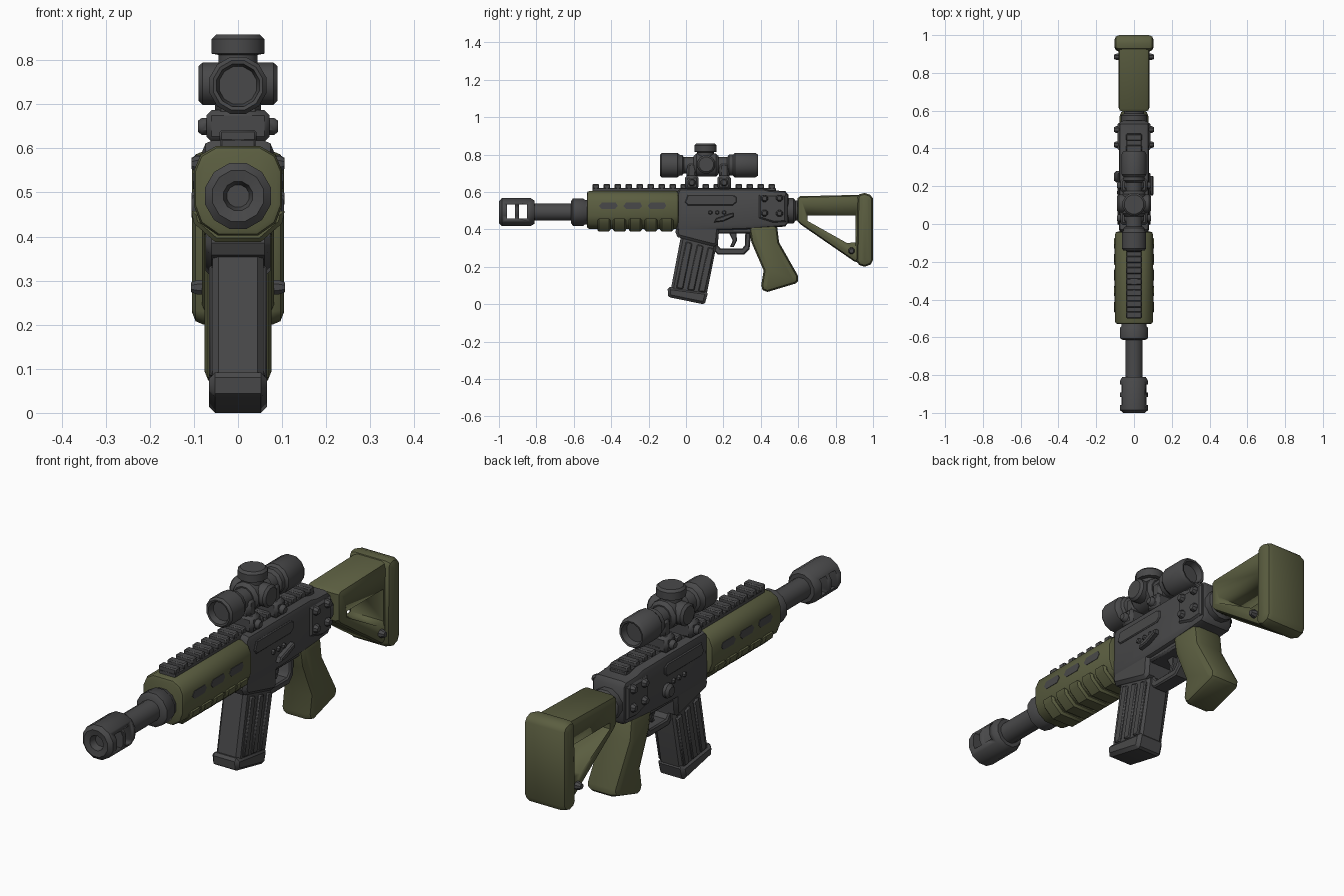
import bpy, bmesh, math
from mathutils import Vector


def material(name, rgb):
    m = bpy.data.materials.new(name)
    m.diffuse_color = (*rgb, 1)
    return m


GREY = material("dark_grey", (0.066, 0.066, 0.068))
GREEN = material("olive_green", (0.105, 0.112, 0.052))


def finish(name, bm, mat, bevel=0, edges=None, segs=1):
    bmesh.ops.recalc_face_normals(bm, faces=bm.faces[:])
    if bevel:
        bmesh.ops.bevel(bm, geom=edges or bm.edges[:], offset=bevel, segments=segs,
                        profile=0.5, affect='EDGES', clamp_overlap=True)
    me = bpy.data.meshes.new(name)
    bm.to_mesh(me)
    bm.free()
    me.materials.append(mat)
    ob = bpy.data.objects.new(name, me)
    bpy.context.collection.objects.link(ob)
    bpy.ops.object.select_all(action='DESELECT')
    ob.select_set(True)
    bpy.context.view_layer.objects.active = ob
    bpy.ops.object.shade_smooth_by_angle(angle=math.radians(38))
    return ob


def prism(name, pts, a, b, mat=GREY, axis='x', bevel=0.008, segs=1):
    """Extrude a 2D outline from a to b: axis x takes (y, z), axis y takes (x, z)."""
    bm = bmesh.new()
    put = (lambda p, t: (t, p[0], p[1])) if axis == 'x' else (lambda p, t: (p[0], t, p[1]))
    lo = [bm.verts.new(put(p, a)) for p in pts]
    hi = [bm.verts.new(put(p, b)) for p in pts]
    n = len(pts)
    caps = [bm.faces.new(lo), bm.faces.new(hi)]
    for i in range(n):
        j = (i + 1) % n
        bm.faces.new((lo[i], lo[j], hi[j], hi[i]))
    edges = bm.edges[:] if n == 4 else list({e for f in caps for e in f.edges})
    return finish(name, bm, mat, bevel, edges, segs)


def box(name, x, y, z, mat=GREY, bevel=0.008):
    return prism(name, [(y[0], z[0]), (y[1], z[0]), (y[1], z[1]), (y[0], z[1])],
                 x[0], x[1], mat, bevel=bevel)


def lathe(name, prof, centre, axis='y', sides=12, mat=GREY):
    """Revolve (position, radius) pairs round an axis through centre."""
    bm = bmesh.new()
    c = Vector(centre)
    rings = []
    for t, r in prof:
        ring = []
        for i in range(sides):
            ang = math.tau * (i + 0.5) / sides
            u, v = r * math.cos(ang), r * math.sin(ang)
            d = {'x': (t, u, v), 'y': (u, t, v), 'z': (u, v, t)}[axis]
            ring.append(bm.verts.new(c + Vector(d)))
        rings.append(ring)
    bm.faces.new(rings[0])
    bm.faces.new(rings[-1])
    for p, q in zip(rings, rings[1:]):
        for i in range(sides):
            j = (i + 1) % sides
            bm.faces.new((p[i], p[j], q[j], q[i]))
    return finish(name, bm, mat)


def stud(name, y, z, r, x0, x1, sides=8):
    """Domed bolt head standing out from a side face."""
    lathe(name, [(x0, r), (x0 + (x1 - x0) * 0.6, r), (x1, r * 0.65)], (0, y, z), 'x', sides)


def cut(ob, cutter):
    m = ob.modifiers.new("cut", 'BOOLEAN')
    m.operation, m.solver, m.object = 'DIFFERENCE', 'EXACT', cutter
    cutter.hide_render = True
    cutter.hide_viewport = True


AX = (0, 0, 0.492)  # bore axis

# Muzzle brake with side windows, barrel and collar
brake = lathe("muzzle_brake", [(-0.965, 0.026), (-0.995, 0.034), (-1.0, 0.06), (-0.985, 0.077),
                               (-0.83, 0.077), (-0.81, 0.064)], AX)
for y in (-0.957, -0.893):
    cut(brake, box("window_cutter", (-0.2, 0.2), (y, y + 0.042), (0.457, 0.532), bevel=0))
lathe("barrel", [(-0.83, 0.047), (-0.59, 0.047)], AX)
lathe("barrel_collar", [(-0.615, 0.06), (-0.605, 0.076), (-0.55, 0.076), (-0.54, 0.068),
                        (-0.5, 0.068)], AX)

# Handguard with lower ribs and side slots
prism("handguard", [(-0.05, 0.605), (0.05, 0.605), (0.085, 0.585), (0.1, 0.55), (0.1, 0.47),
                    (0.085, 0.43), (0.045, 0.402), (-0.045, 0.402), (-0.085, 0.43),
                    (-0.1, 0.47), (-0.1, 0.55), (-0.085, 0.585)],
      -0.53, -0.04, GREEN, 'y', 0.014, 2)
for i in range(5):
    y = -0.474 + i * 0.084
    prism("handguard_rib", [(0.106, 0.458), (0.1, 0.43), (0.052, 0.388), (-0.052, 0.388),
                            (-0.1, 0.43), (-0.106, 0.458)], y, y + 0.07, GREEN, 'y', 0.009)
for s in (-1, 1):
    for y in (-0.465, -0.335, -0.205):
        prism("handguard_slot", [(y, 0.525), (y + 0.015, 0.543), (y + 0.09, 0.543),
                                 (y + 0.1, 0.525), (y + 0.085, 0.508), (y + 0.015, 0.508)],
              s * 0.096, s * 0.102, bevel=0)

# Toothed top rail
box("rail_base", (-0.04, 0.04), (-0.5, 0.48), (0.595, 0.622), bevel=0.004)
for i in range(17):
    y = -0.5 + i * 0.0588
    box("rail_tooth", (-0.042, 0.042), (y, y + 0.036), (0.615, 0.642), bevel=0.005)

# Receiver, upper and lower
prism("receiver", [(-0.045, 0.6), (-0.03, 0.618), (0.41, 0.618), (0.45, 0.608), (0.53, 0.605),
                   (0.547, 0.585), (0.547, 0.435), (0.53, 0.415), (0.34, 0.4), (0.2, 0.395),
                   (-0.05, 0.395)], -0.08, 0.08, bevel=0.022, segs=2)
prism("rear_block", [(0.39, 0.585), (0.535, 0.585), (0.535, 0.44), (0.47, 0.435), (0.39, 0.46)],
      -0.088, 0.088, bevel=0.008)
lathe("stock_collar", [(0.53, 0.07), (0.575, 0.07), (0.585, 0.056), (0.63, 0.056)], (0, 0, 0.5))
prism("magazine_well", [(-0.045, 0.43), (-0.057, 0.385), (-0.045, 0.358), (0.15, 0.308),
                        (0.17, 0.32), (0.18, 0.43)], -0.074, 0.074, bevel=0.014)

# Receiver side details
for s in (-1, 1):
    prism("side_panel", [(-0.005, 0.545), (0.01, 0.585), (0.25, 0.585), (0.27, 0.572),
                         (0.27, 0.545), (0.25, 0.528), (0.01, 0.528)],
          s * 0.078, s * 0.087, bevel=0.004)
    for y, z, r in ((0.42, 0.565, 0.019), (0.42, 0.487, 0.019),
                    (0.5, 0.567, 0.019), (0.5, 0.485, 0.019)):
        stud("receiver_bolt", y, z, r, s * 0.08, s * 0.106)
    for y in (0.13, 0.167, 0.204):
        stud("receiver_pin", y, 0.49, 0.012, s * 0.078, s * 0.09, 6)
prism("selector_lever", [(0.15, 0.437), (0.2, 0.443), (0.255, 0.468), (0.255, 0.488),
                         (0.235, 0.484), (0.16, 0.458)], 0.076, 0.104, bevel=0.005)
stud("release_knob", 0.25, 0.465, 0.032, -0.076, -0.106, 10)

# Magazine with raised side ribs and a base
prism("magazine", [(-0.02, 0.4), (0.165, 0.4), (0.16, 0.3), (0.108, 0.04), (-0.083, 0.07)],
      -0.058, 0.058, bevel=0.014)
for s in (-1, 1):
    for k in (0.0, 0.06, 0.118):
        prism("magazine_rib", [(0.0 + k, 0.335 - k * 0.25), (0.034 + k, 0.325 - k * 0.25),
                               (-0.016 + k, 0.08 - k * 0.15), (-0.053 + k, 0.086 - k * 0.15)],
              s * 0.05, s * 0.066, bevel=0.005)
prism("magazine_base", [(-0.088, 0.092), (-0.098, 0.08), (-0.096, 0.044), (-0.085, 0.036),
                        (0.09, 0.0), (0.102, 0.006), (0.116, 0.055), (0.108, 0.066)],
      -0.066, 0.066, bevel=0.014)

# Trigger and guard
prism("trigger_guard", [(0.145, 0.41), (0.145, 0.29), (0.17, 0.265), (0.31, 0.265), (0.34, 0.295),
                        (0.35, 0.41), (0.318, 0.41), (0.315, 0.315), (0.3, 0.297),
                        (0.185, 0.297), (0.17, 0.315), (0.17, 0.41)], -0.036, 0.036, bevel=0.006)
box("trigger_housing", (-0.06, 0.06), (0.14, 0.38), (0.378, 0.42))
prism("trigger", [(0.225, 0.39), (0.27, 0.39), (0.272, 0.34), (0.255, 0.305), (0.235, 0.305),
                  (0.25, 0.34)], -0.015, 0.015, bevel=0.004)

# Pistol grip
prism("grip", [(0.335, 0.415), (0.36, 0.43), (0.47, 0.43), (0.488, 0.41), (0.498, 0.33),
               (0.6, 0.15), (0.598, 0.122), (0.585, 0.11), (0.435, 0.065), (0.41, 0.075),
               (0.402, 0.1), (0.415, 0.18), (0.35, 0.33)], -0.076, 0.076, GREEN, bevel=0.028, segs=2)

# Skeleton stock, rounded butt and its pin
stock = prism("stock", [(0.595, 0.565), (0.61, 0.577), (0.95, 0.585), (0.95, 0.215), (0.9, 0.228),
                        (0.61, 0.428), (0.595, 0.445)], -0.082, 0.082, GREEN, bevel=0.022, segs=2)
cut(stock, prism("stock_cutter", [(0.65, 0.473), (0.905, 0.473), (0.907, 0.33), (0.86, 0.327),
                                  (0.65, 0.445)], -0.2, 0.2, bevel=0))
prism("stock_butt", [(0.917, 0.57), (0.928, 0.588), (0.955, 0.594), (0.985, 0.585), (1.0, 0.565),
                     (1.0, 0.235), (0.988, 0.212), (0.955, 0.2), (0.925, 0.21), (0.912, 0.23)],
      -0.104, 0.104, GREEN, bevel=0.026, segs=2)
for s in (-1, 1):
    stud("stock_pin", 0.885, 0.285, 0.018, s * 0.07, s * 0.107)

# Scope: tube with recessed lenses, body, turrets
SC = (0, 0, 0.743)
lathe("scope_tube", [(-0.11, 0.044), (-0.138, 0.05), (-0.14, 0.058), (-0.13, 0.067),
                     (-0.045, 0.067), (-0.035, 0.058), (-0.02, 0.056), (-0.012, 0.045),
                     (0.22, 0.045), (0.23, 0.058), (0.25, 0.058), (0.262, 0.068),
                     (0.37, 0.068), (0.386, 0.058), (0.384, 0.05), (0.355, 0.044)], SC)
lathe("scope_body", [(0.04, 0.05), (0.055, 0.064), (0.16, 0.064), (0.175, 0.05)], SC)
lathe("scope_side_turrets", [(-0.09, 0.04), (-0.08, 0.05), (0.08, 0.05), (0.09, 0.04)],
      (0, 0.108, 0.747), 'x')
lathe("scope_top_turret", [(0.78, 0.046), (0.812, 0.046), (0.815, 0.062), (0.848, 0.062),
                           (0.858, 0.052)], (0, 0.104, 0), 'z')

# Scope mounts with clamp bolts
for y in (-0.005, 0.168):
    box("mount_clamp", (-0.072, 0.072), (y, y + 0.072), (0.615, 0.687), bevel=0.012)
    box("mount_ring", (-0.052, 0.052), (y + 0.008, y + 0.064), (0.67, 0.755), bevel=0.014)
    for s in (-1, 1):
        stud("mount_bolt", y + 0.036, 0.65, 0.021, s * 0.068, s * 0.091)
